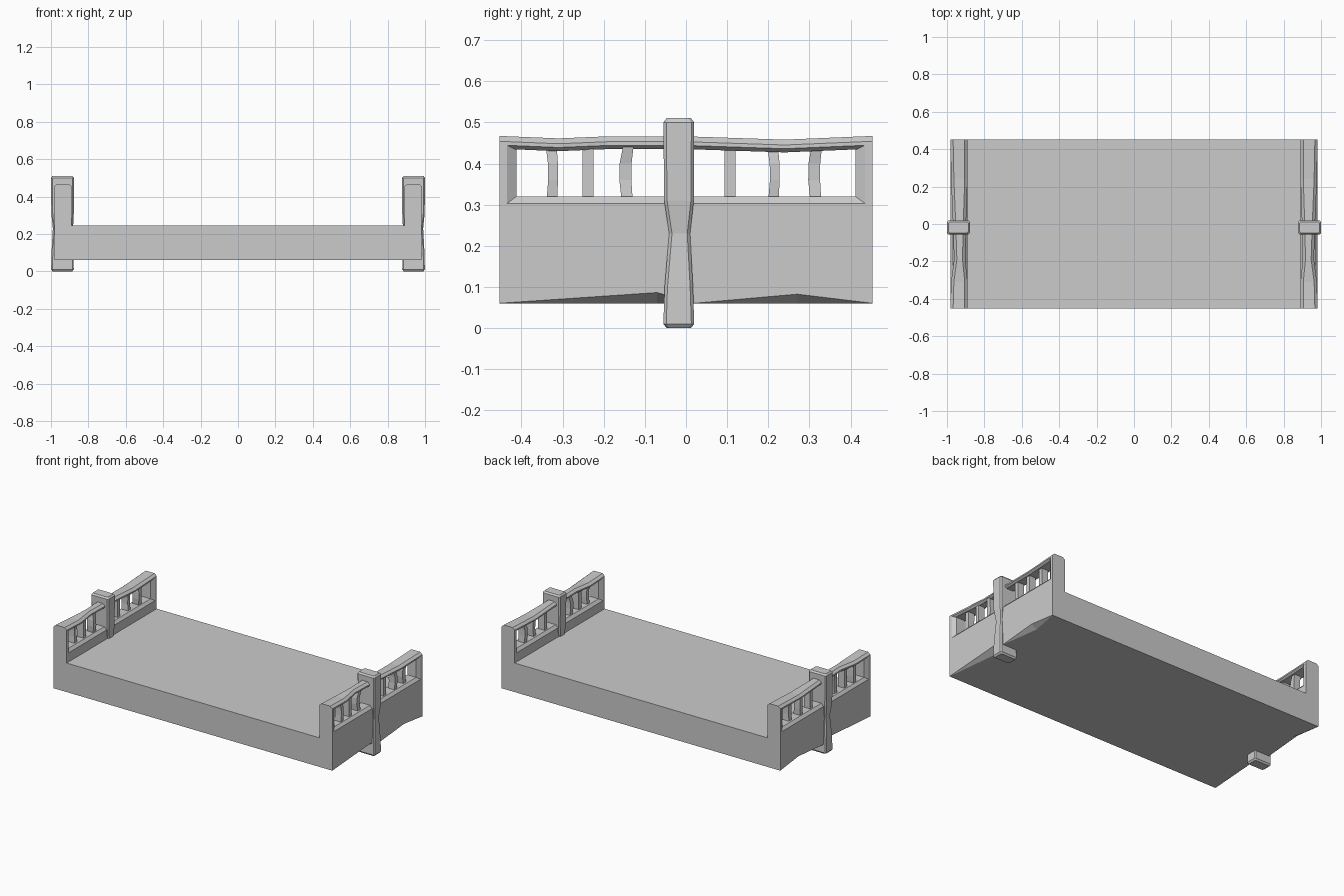
import bpy, bmesh

if "Cube" in bpy.data.objects:
    bpy.data.objects.remove(bpy.data.objects["Cube"])


def loft(name, rings, mirror=True):
    """Bridge equal-sized point rings, cap both ends, mirror across x."""
    bm = bmesh.new()
    vs = [[bm.verts.new(p) for p in ring] for ring in rings]
    n = len(vs[0])
    for a, b in zip(vs, vs[1:]):
        for i in range(n):
            j = (i + 1) % n
            bm.faces.new((a[i], a[j], b[j], b[i]))
    bm.faces.new(vs[0])
    bm.faces.new(vs[-1])
    bmesh.ops.recalc_face_normals(bm, faces=bm.faces)
    me = bpy.data.meshes.new(name)
    bm.to_mesh(me)
    bm.free()
    ob = bpy.data.objects.new(name, me)
    bpy.context.collection.objects.link(ob)
    if mirror:
        ob.modifiers.new("Mirror", 'MIRROR').use_clip = False
    return ob


def rect(x0, x1, y0, y1, z):
    return [(x0, y0, z), (x1, y0, z), (x1, y1, z), (x0, y1, z)]


IN, OUT, HALF = 0.89, 0.982, 0.453

# Deck slab between the two side walls
loft("deck", [rect(-IN, IN, -HALF, HALF, 0.06), rect(-IN, IN, -HALF, HALF, 0.245)], False)

# Solid lower wall: worn bottom edge (chip) and bevelled sill
rings = []
for y, chip in [(-HALF, 0), (-0.07, 0.026), (0.02, 0), (0.27, 0.022), (HALF, 0)]:
    e = 0.0005
    prof = [(IN, 0.06), (OUT - e - chip * 1.6, 0.06), (OUT, 0.06 + e + chip),
            (OUT, 0.303), (OUT - 0.015, 0.32), (IN + 0.015, 0.32), (IN, 0.303)]
    rings.append([(x, y, z) for x, z in prof])
loft("lower_wall", rings)

# Square end uprights of the railing
for side, label in [(-1, "front"), (1, "back")]:
    ya, yb, ym = side * HALF, side * 0.412, side * 0.435
    plan = [(IN, ya), (OUT, ya), (OUT, ym), (OUT - 0.015, yb), (IN + 0.015, yb), (IN, ym)]
    loft(label + "_upright", [[(x, y, z) for x, y in plan] for z in (0.303, 0.445)])

# Wavy hand rail: y, top height, inner inset, outer inset
rings = []
for y, top, a, b in [(-HALF, 0.467, 0, 0), (-0.31, 0.461, 0, 0.004), (-0.19, 0.466, 0.012, 0.02),
                     (0.0, 0.466, 0.008, 0.014), (0.24, 0.458, 0, 0.004), (HALF, 0.467, 0, 0)]:
    x0, x1 = IN + a, OUT - b
    prof = [(x0 + 0.012, top - 0.031), (x1 - 0.012, top - 0.031), (x1, top - 0.022),
            (x1, top - 0.013), (x1 - 0.015, top), (x0 + 0.015, top), (x0, top - 0.013),
            (x0, top - 0.022)]
    rings.append([(x, y, z) for x, z in prof])
loft("hand_rail", rings)

# Crooked balusters
for i, (y, d) in enumerate([(-0.327, 0.005), (-0.238, 0.0), (-0.141, -0.008),
                            (0.107, 0.0), (0.211, 0.006), (0.317, -0.007)]):
    w, m = 0.013, 0.936
    rings = [rect(m - 0.022 + s * d, m + 0.022 + s * d, y - w + s * d, y + w + s * d * 0.6, z)
             for z, s in [(0.31, 0.3), (0.36, 1), (0.40, 0.9), (0.445, -0.2)]]
    loft(f"baluster_{i + 1}", rings)

# Tall centre post with chamfered ends and a narrowed waist
post = [(0.0, 0.886, 0.991, -0.047, 0.012), (0.01, 0.878, 0.999, -0.055, 0.02),
        (0.10, 0.880, 0.997, -0.052, 0.017), (0.23, 0.882, 0.990, -0.041, 0.010),
        (0.31, 0.878, 0.998, -0.053, 0.019), (0.50, 0.877, 1.0, -0.055, 0.02),
        (0.51, 0.885, 0.992, -0.047, 0.012)]
rings = []
for z, x0, x1, y0, y1 in post:
    c = 0.007
    plan = [(x0 + c, y0), (x1 - c, y0), (x1, y0 + c), (x1, y1 - c),
            (x1 - c, y1), (x0 + c, y1), (x0, y1 - c), (x0, y0 + c)]
    rings.append([(x, y, z) for x, y in plan])
loft("centre_post", rings)
